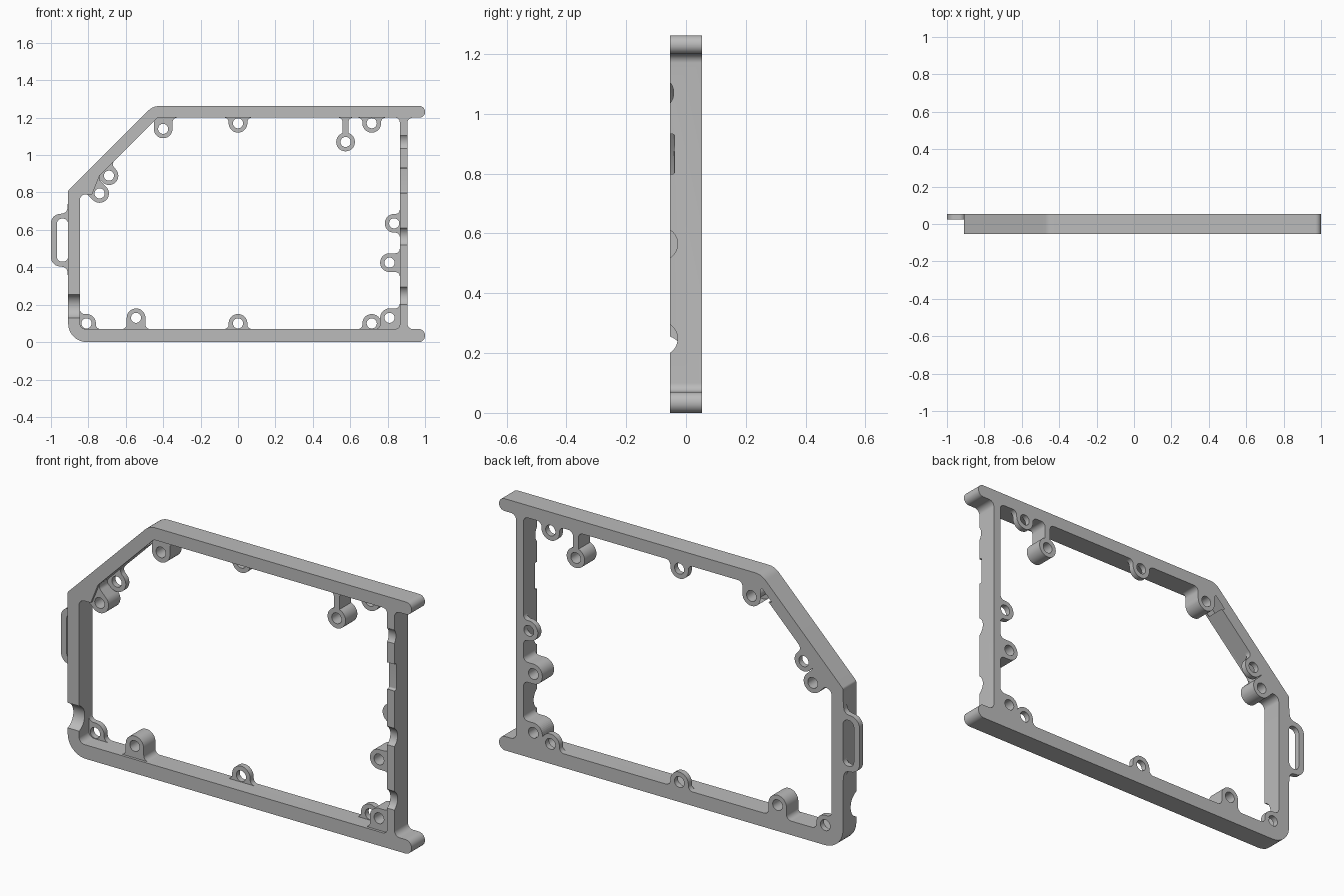
import bpy, bmesh, math
from mathutils import Vector

cube = bpy.data.objects.get("Cube")
if cube:
    bpy.data.objects.remove(cube, do_unlink=True)

BACK, FRONT = 0.053, -0.053
TAB_Y, BOSS_Y = 0.025, -0.04      # front faces of thin tabs and of long bosses

grey = bpy.data.materials.new("grey metal")
grey.use_nodes = True
grey.diffuse_color = (0.5, 0.5, 0.5, 1)
grey.node_tree.nodes["Principled BSDF"].inputs["Base Color"].default_value = (0.5, 0.5, 0.5, 1)


def rounded(corners):
    """Outline from (u, v, radius) corners, each replaced by an arc."""
    out = []
    for i, (u, v, r) in enumerate(corners):
        p = Vector((u, v))
        if r == 0:
            out.append(p)
            continue
        a = (Vector(corners[i - 1][:2]) - p).normalized()
        b = (Vector(corners[(i + 1) % len(corners)][:2]) - p).normalized()
        half = a.angle(b) / 2
        centre = p + (a + b).normalized() * (r / math.sin(half))
        start = p + a * (r / math.tan(half)) - centre
        end = p + b * (r / math.tan(half)) - centre
        sweep = math.atan2(start.x * end.y - start.y * end.x, start.dot(end))
        for k in range(11):
            t = sweep * k / 10
            c, s = math.cos(t), math.sin(t)
            out.append(centre + Vector((start.x * c - start.y * s, start.x * s + start.y * c)))
    return out


def circle(u, v, r, n=40):
    return [Vector((u + r * math.cos(math.tau * k / n), v + r * math.sin(math.tau * k / n)))
            for k in range(n)]


def solid(name, outline, low, high, along="y"):
    """Extrude an outline along y (outline in x, z) or along x (outline in y, z)."""
    bm = bmesh.new()
    place = (lambda p, d: (p.x, d, p.y)) if along == "y" else (lambda p, d: (d, p.x, p.y))
    face = bm.faces.new([bm.verts.new(place(p, low)) for p in outline])
    top = bmesh.ops.extrude_face_region(bm, geom=[face])["geom"]
    shift = (0, high - low, 0) if along == "y" else (high - low, 0, 0)
    bmesh.ops.translate(bm, vec=shift, verts=[g for g in top if isinstance(g, bmesh.types.BMVert)])
    bmesh.ops.remove_doubles(bm, verts=bm.verts[:], dist=1e-5)
    bmesh.ops.recalc_face_normals(bm, faces=bm.faces[:])
    mesh = bpy.data.meshes.new(name)
    bm.to_mesh(mesh)
    bm.free()
    obj = bpy.data.objects.new(name, mesh)
    bpy.context.collection.objects.link(obj)
    mesh.materials.append(grey)
    return obj


def combine(part, operation):
    """Apply a boolean to the frame and discard the helper part."""
    part.hide_render = True
    bpy.context.view_layer.objects.active = frame
    mod = frame.modifiers.new(operation, 'BOOLEAN')
    mod.operation, mod.object, mod.solver = operation, part, 'EXACT'
    bpy.ops.object.modifier_apply(modifier=mod.name)
    bpy.data.objects.remove(part, do_unlink=True)


def lug(x, z, direction, reach, front, w=0.05):
    """Round-ended lug whose base flares into a bar lying in the given direction."""
    d = Vector(direction).normalized()
    side = Vector((d.y, -d.x))
    f, r = w + 0.028, min(0.025, reach * 0.8)
    shape = rounded([(-f, reach + 0.015, 0), (-f, reach, 0), (-w, reach, r), (-w, -w, w * 0.998),
                     (w, -w, w * 0.998), (w, reach, r), (f, reach, 0), (f, reach + 0.015, 0)])
    outline = [Vector((x, z)) + side * p.x + d * p.y for p in shape]
    combine(solid("lug", outline, front, BACK), 'UNION')


# Outer frame with round bar tips on its left side
frame = solid("frame", rounded([
    (1, 0, 0.034), (1, 0.07, 0.034), (0.905, 0.07, 0.03), (0.905, 1.2, 0.03),
    (1, 1.2, 0.03), (1, 1.262, 0.03), (-0.455, 1.262, 0.08), (-0.908, 0.81, 0.015),
    (-0.908, 0, 0.1)]), FRONT, BACK)

# Central opening
combine(solid("opening", rounded([
    (-0.845, 0.07, 0.03), (0.865, 0.07, 0.025), (0.865, 1.2, 0.025), (-0.43, 1.2, 0.02),
    (-0.74, 0.89, 0), (-0.78, 0.79, 0), (-0.845, 0.79, 0.03)]), -0.1, 0.1), 'DIFFERENCE')

# Lugs: thin rear tabs and long bosses
UP, DOWN, LEFT, RIGHT, SLOPE = (0, 1), (0, -1), (-1, 0), (1, 0), (-1, 1)
tabs = [(-0.81, 0.1, {DOWN: 0.03, LEFT: 0.035}), (0, 0.1, {DOWN: 0.03}),
        (0.715, 0.1, {DOWN: 0.03}), (0.835, 0.635, {RIGHT: 0.03}),
        (0.715, 1.17, {UP: 0.03}), (0, 1.17, {UP: 0.03}), (-0.69, 0.89, {SLOPE: 0.035})]
bosses = [(-0.545, 0.13, {DOWN: 0.06}), (0.81, 0.13, {DOWN: 0.06, RIGHT: 0.055}),
          (0.81, 0.425, {RIGHT: 0.055}), (-0.4, 1.14, {UP: 0.06, SLOPE: 0.064}),
          (-0.74, 0.795, {SLOPE: 0.067})]
for group, front in ((tabs, TAB_Y), (bosses, BOSS_Y)):
    for x, z, arms in group:
        for direction, reach in arms.items():
            lug(x, z, direction, reach, front)

# Hanging boss on a narrow neck
lug(0.575, 1.07, UP, 0.13, BOSS_Y, 0.015)
combine(solid("hanging_boss", circle(0.575, 1.07, 0.05), BOSS_Y, BACK), 'UNION')

# Slotted loop on the outer edge
combine(solid("loop", rounded([
    (-0.89, 0.76, 0), (-0.908, 0.76, 0), (-0.915, 0.69, 0.03), (-1, 0.68, 0.05),
    (-1, 0.41, 0.05), (-0.915, 0.40, 0.03), (-0.908, 0.34, 0), (-0.89, 0.34, 0)]),
    TAB_Y, BACK), 'UNION')
combine(solid("loop_slot", rounded([
    (-0.968, 0.43, 0.027), (-0.9085, 0.43, 0.027), (-0.9085, 0.66, 0.027),
    (-0.968, 0.66, 0.027)]), -0.1, 0.1), 'DIFFERENCE')

# Screw holes
for x, z, *_ in tabs + bosses + [(0.575, 1.07)]:
    combine(solid("hole", circle(x, z, 0.027), -0.1, 0.1), 'DIFFERENCE')

# Scalloped cable notches in the front edges of the uprights
for x0, x1, z, half, depth in ((0.85, 0.93, 0.248, 0.047, 0.025), (0.85, 0.93, 0.565, 0.046, 0.025),
                               (0.85, 0.93, 1.07, 0.034, 0.012), (-0.93, -0.83, 0.192, 0.063, 0.045)):
    r = (half ** 2 + depth ** 2) / (2 * depth)
    combine(solid("notch", circle(FRONT + depth - r, z, r, 64), x0, x1, "x"), 'DIFFERENCE')

# Shallow flat notch
combine(solid("flat_notch", rounded([(-0.1, 0.798, 0), (-0.038, 0.798, 0.008),
                                     (-0.038, 0.932, 0.008), (-0.1, 0.932, 0)]),
              0.85, 0.93, "x"), 'DIFFERENCE')

# Smooth the arcs, keep the edges crisp
bpy.ops.object.select_all(action='DESELECT')
frame.select_set(True)
bpy.context.view_layer.objects.active = frame
bpy.ops.object.shade_smooth_by_angle(angle=math.radians(30))
